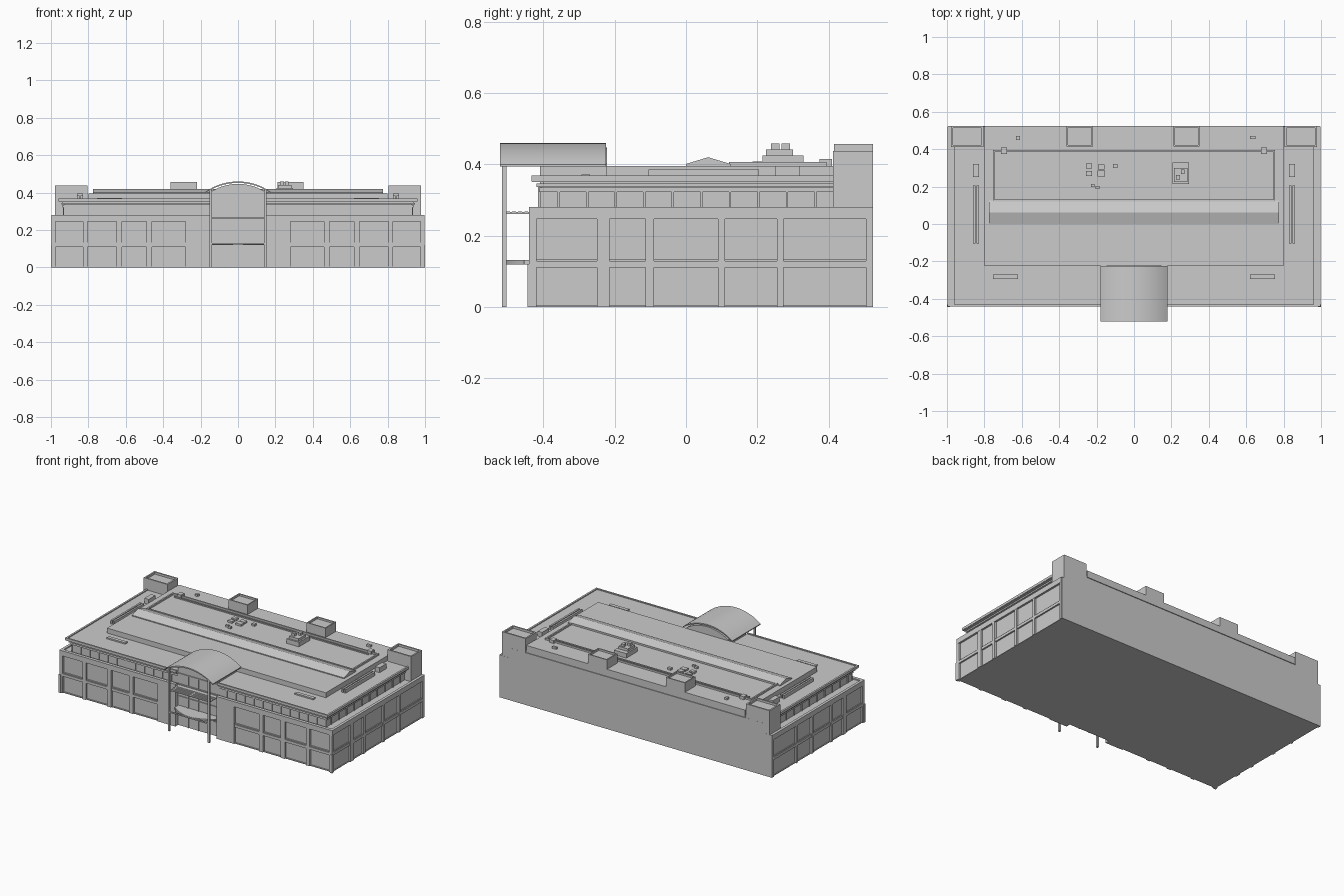
import bpy, bmesh, math
from mathutils import Vector


def prism(name, pts, axis, lo, hi):
    """Extrude a closed 2D profile along an axis: z takes (x, y), y takes (x, z), x takes (y, z)."""
    def place(p, h):
        a, b = p
        return {'z': (a, b, h), 'y': (a, h, b), 'x': (h, a, b)}[axis]
    bm = bmesh.new()
    f = bm.faces.new([bm.verts.new(place(p, lo)) for p in pts])
    ext = bmesh.ops.extrude_face_region(bm, geom=[f])
    move = Vector(place((0, 0), hi - lo))
    bmesh.ops.translate(bm, vec=move, verts=[v for v in ext['geom'] if isinstance(v, bmesh.types.BMVert)])
    bmesh.ops.recalc_face_normals(bm, faces=bm.faces)
    me = bpy.data.meshes.new(name)
    bm.to_mesh(me)
    bm.free()
    ob = bpy.data.objects.new(name, me)
    bpy.context.collection.objects.link(ob)
    return ob


def box(name, x0, x1, y0, y1, z0, z1):
    return prism(name, [(x0, y0), (x1, y0), (x1, y1), (x0, y1)], 'z', z0, z1)


def both(name, x0, x1, *rest):
    """The same box on the right and left."""
    box(name + "_right", x0, x1, *rest)
    box(name + "_left", -x1, -x0, *rest)


def rim(name, x0, x1, y0, y1, z0, z1, t):
    """Four thin walls around a rectangle."""
    box(name + "_front", x0, x1, y0, y0 + t, z0, z1)
    box(name + "_back", x0, x1, y1 - t, y1, z0, z1)
    box(name + "_side_a", x0, x0 + t, y0 + t, y1 - t, z0, z1)
    box(name + "_side_b", x1 - t, x1, y0 + t, y1 - t, z0, z1)


def arc(half, base, rise, n=16):
    r = (half * half + rise * rise) / (2 * rise)
    a = math.asin(half / r)
    return [(r * math.sin(-a + 2 * a * i / n), base + rise - r + r * math.cos(-a + 2 * a * i / n))
            for i in range(n + 1)]


# Main body with entrance notch; wall face sits behind the piers
prism("main_body", [(-0.985, -0.425), (-0.15, -0.425), (-0.15, -0.405), (0.15, -0.405), (0.15, -0.425),
                    (0.985, -0.425), (0.985, 0.52), (-0.985, 0.52)], 'z', 0, 0.272)
box("back_wall", -0.995, 0.995, 0.515, 0.525, 0, 0.28)

# Side wall piers, bands and slim window frames
side_panels = [(-0.42, -0.25), (-0.215, -0.113), (-0.09, 0.09), (0.11, 0.256), (0.273, 0.505)]
edges = [-0.44] + [e for p in side_panels for e in p] + [0.52]
for a, b in zip(edges[::2], edges[1::2]):
    both("side_pier", 0.98, 0.997, a, b, 0, 0.25)
both("side_floor_band", 0.98, 0.995, -0.44, 0.52, 0.11, 0.128)
both("side_parapet", 0.98, 0.998, -0.44, 0.52, 0.246, 0.28)
for a, b in side_panels:
    for z in (0.128, 0.0):
        both("side_window_sill", 0.98, 0.99, a, b, z, z + 0.005)

# Front wall piers and bands, mirrored about the entrance
front_edges = [0.15, 0.28, 0.46, 0.49, 0.62, 0.65, 0.805, 0.83, 0.975, 0.997]
for a, b in zip(front_edges[::2], front_edges[1::2]):
    both("front_pier", a, b, -0.44, -0.42, 0, 0.25)
both("front_floor_band", 0.15, 0.99, -0.438, -0.42, 0.11, 0.128)
both("front_parapet", 0.15, 0.998, -0.441, -0.42, 0.246, 0.28)
for a, b in zip(front_edges[1:-1:2], front_edges[2::2]):
    for z in (0.128, 0.0):
        both("front_window_sill", a, b, -0.433, -0.42, z, z + 0.005)
both("corner_base", 0.985, 1.0, -0.445, -0.43, 0, 0.12)

# Set-back upper storey with window mullions
box("upper_storey", -0.93, 0.93, -0.405, 0.525, 0.26, 0.345)
for i in range(12):
    x = 0.2 + i * 0.066
    both("upper_mullion", x, x + 0.006, -0.41, -0.40, 0.27, 0.325)
for i in range(10):
    y = -0.36 + i * 0.08
    both("side_mullion", 0.925, 0.935, y, y + 0.006, 0.27, 0.325)
both("upper_head_front", 0.15, 0.935, -0.412, -0.40, 0.322, 0.335)
both("upper_head_side", 0.92, 0.937, -0.41, 0.42, 0.322, 0.335)

# Layered overhanging eaves, broken at the entrance bay
for name, x, y, z0, z1 in (("eave_lower", 0.945, -0.42, 0.337, 0.346), ("eave_upper", 0.958, -0.432, 0.35, 0.362)):
    both(name, 0.15, x, y, 0.42, z0, z1)
box("roof_deck", -0.94, 0.94, -0.40, 0.52, 0.34, 0.359)
both("roof_edge_side", 0.948, 0.96, -0.434, 0.42, 0.352, 0.368)
both("roof_edge_front", 0.15, 0.96, -0.434, -0.424, 0.352, 0.368)

# Raised roof, ridge and roof well
box("raised_roof", -0.80, 0.80, -0.225, 0.525, 0.35, 0.395)
prism("roof_ridge", [(0.0, 0.394), (0.0, 0.401), (0.062, 0.42), (0.125, 0.401), (0.125, 0.394)], 'x', -0.775, 0.775)
rim("roof_well", -0.755, 0.755, 0.12, 0.395, 0.39, 0.406, 0.01)
box("well_pipe", -0.72, 0.70, 0.36, 0.368, 0.394, 0.402)

# Corner towers and rear roof boxes with sunken tops
for s, n in ((1, "right"), (-1, "left")):
    x0, x1 = sorted((s * 0.805, s * 0.978))
    box("tower_" + n, x0, x1, 0.412, 0.5245, 0.26, 0.424)
    rim("tower_rim_" + n, x0, x1, 0.412, 0.5245, 0.42, 0.438, 0.01)
for x0, x1, n in ((-0.36, -0.22, "left"), (0.21, 0.35, "right")):
    box("rear_box_" + n, x0, x1, 0.415, 0.525, 0.39, 0.445)
    rim("rear_box_rim_" + n, x0, x1, 0.415, 0.525, 0.44, 0.457, 0.008)

# Roof equipment
box("plant_unit", 0.205, 0.295, 0.215, 0.33, 0.394, 0.425)
box("plant_unit_top", 0.215, 0.285, 0.225, 0.30, 0.425, 0.442)
for x, y in ((0.235, 0.25), (0.26, 0.28)):
    box("plant_cap", x - 0.01, x + 0.01, y - 0.012, y + 0.012, 0.442, 0.459)
for x, y, r in ((-0.24, 0.31, 0.016), (-0.24, 0.27, 0.016), (-0.175, 0.305, 0.018), (-0.175, 0.27, 0.02),
                (-0.10, 0.31, 0.012), (-0.22, 0.205, 0.01), (-0.195, 0.195, 0.01)):
    box("roof_vent", x - r, x + r, y - r * 0.8, y + r * 0.8, 0.394, 0.408)
both("side_roof_unit", 0.828, 0.86, 0.25, 0.32, 0.358, 0.395)
both("side_louvre", 0.83, 0.842, -0.105, 0.205, 0.358, 0.385)
both("side_louvre_outer", 0.848, 0.86, -0.105, 0.205, 0.358, 0.385)
both("front_skylight", 0.62, 0.755, -0.293, -0.27, 0.358, 0.371)
both("rear_vent", 0.68, 0.71, 0.375, 0.41, 0.39, 0.415)
box("small_rear_vent", -0.63, -0.61, 0.45, 0.47, 0.39, 0.408)
box("small_rear_vent_right", 0.62, 0.65, 0.455, 0.47, 0.39, 0.408)

# Entrance bay rising to the arch, with glazing bars and doors
prism("entrance_bay", [(-0.15, 0.0), (0.15, 0.0)] + arc(0.15, 0.402, 0.045)[::-1], 'y', -0.41, -0.222)
for z in (0.09, 0.19, 0.27, 0.34):
    box("bay_transom", -0.15, 0.15, -0.416, -0.408, z, z + 0.006)
for x in (-0.075, 0.0, 0.075):
    box("bay_mullion", x - 0.003, x + 0.003, -0.416, -0.408, 0, 0.34)

# Barrel-vault canopy on two columns
outer, inner = arc(0.18, 0.40, 0.06, 24), arc(0.18, 0.394, 0.058, 24)
canopy = prism("canopy", outer + inner[::-1], 'y', -0.522, -0.225)
for o in bpy.context.selected_objects:
    o.select_set(False)
canopy.select_set(True)
bpy.context.view_layer.objects.active = canopy
bpy.ops.object.shade_smooth_by_angle()
both("canopy_column", 0.14, 0.152, -0.516, -0.504, 0, 0.413)

# Bowed balcony, its rail, and the sunshade above
bow = [(0.14 * i / 8, -0.455 - 0.053 * (1 - (i / 8) ** 2)) for i in range(-8, 9)]
prism("balcony", [(-0.148, -0.408), (-0.148, -0.455)] + bow + [(0.148, -0.455), (0.148, -0.408)], 'z', 0.119, 0.131)
box("balcony_beam", -0.146, 0.146, -0.514, -0.506, 0.122, 0.13)
box("sunshade", -0.146, 0.146, -0.44, -0.408, 0.262, 0.268)
for i in range(4):
    y = -0.505 + i * 0.017
    box("sunshade_slat", -0.146, 0.146, y, y + 0.011, 0.263, 0.267)
for x in (-0.14, 0, 0.14):
    box("sunshade_arm", x - 0.005, x + 0.005, -0.505, -0.41, 0.261, 0.266)
